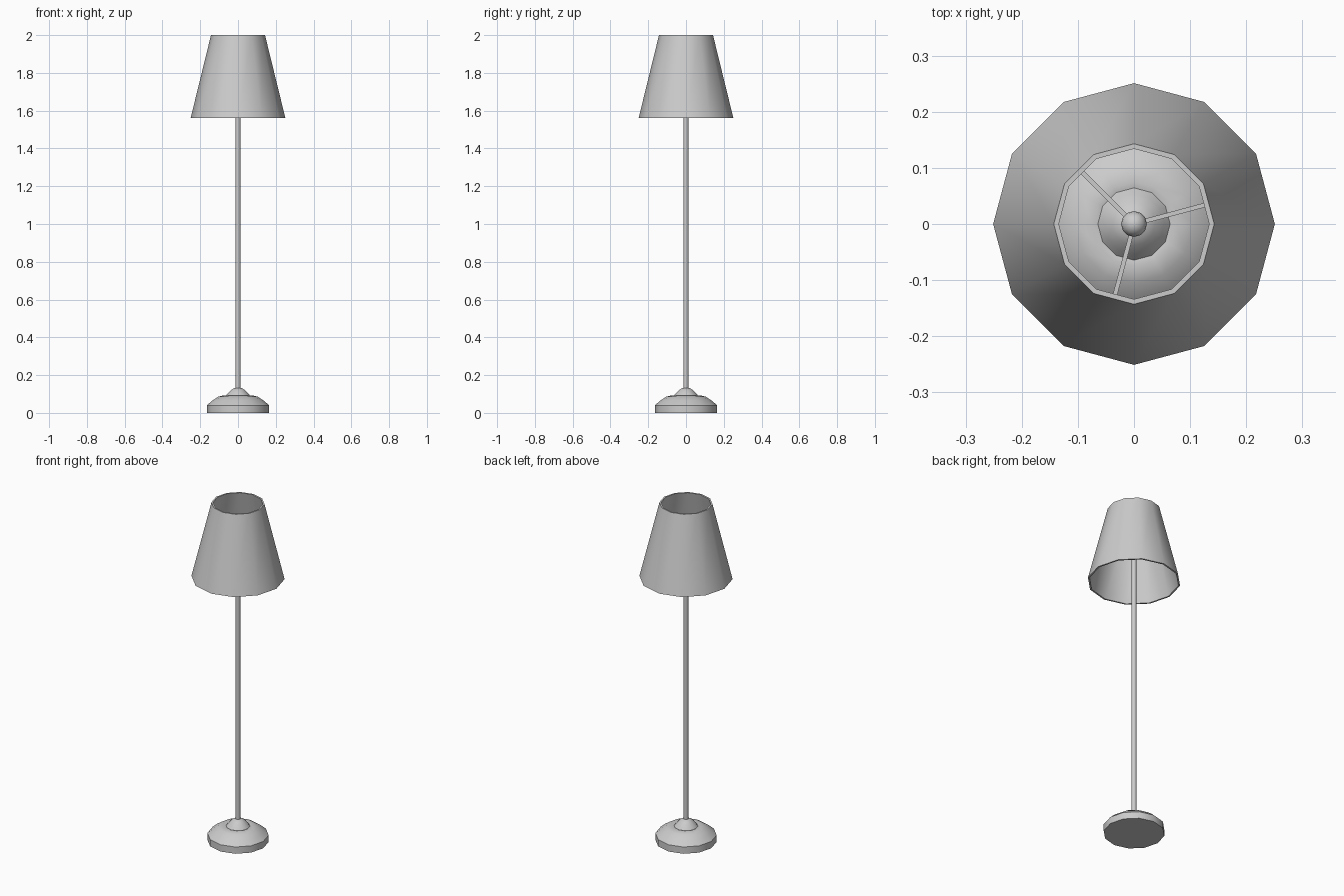
import bpy
from math import cos, sin, pi, radians

if "Cube" in bpy.data.objects:
    bpy.data.objects.remove(bpy.data.objects["Cube"])

SIDES = 12


def lathe(name, profile, sides=SIDES, closed=False):
    """Revolve (radius, z) points about the z axis; radius 0 makes a pole."""
    verts, rings, faces = [], [], []
    for r, z in profile:
        start = len(verts)
        if r == 0:
            verts.append((0, 0, z))
            rings.append([start] * sides)
        else:
            verts += [(r * cos(2 * pi * i / sides), r * sin(2 * pi * i / sides), z)
                      for i in range(sides)]
            rings.append(list(range(start, start + sides)))
    pairs = list(zip(rings, rings[1:]))
    if closed:
        pairs.append((rings[-1], rings[0]))
    for a, b in pairs:
        for i in range(sides):
            j = (i + 1) % sides
            faces.append(list(dict.fromkeys((a[i], a[j], b[j], b[i]))))
    mesh = bpy.data.meshes.new(name)
    mesh.from_pydata(verts, [], faces)
    mesh.update()
    obj = bpy.data.objects.new(name, mesh)
    bpy.context.collection.objects.link(obj)
    smooth(obj)
    return obj


def smooth(obj, angle=35):
    bpy.ops.object.select_all(action='DESELECT')
    obj.select_set(True)
    bpy.context.view_layer.objects.active = obj
    bpy.ops.object.shade_smooth_by_angle(angle=radians(angle))


# Weighted foot with a shallow sloping top
lathe("base", [(0, 0), (0.165, 0), (0.165, 0.04), (0.135, 0.066), (0.105, 0.086),
               (0.075, 0.093), (0.066, 0.09), (0, 0.09)])

# Domed collar where the pole meets the base
lathe("collar", [(0, 0.085), (0.066, 0.088), (0.054, 0.103), (0.038, 0.12),
                 (0.021, 0.131), (0, 0.134)])

# Slim upright
POLE_TOP = 1.84
lathe("pole", [(0, 0.12), (0.013, 0.12), (0.013, POLE_TOP), (0, POLE_TOP)])

# Round finial on top of the pole
R = 0.023
lathe("finial", [(0 if k in (0, 8) else R * sin(pi * k / 8),
                  POLE_TOP + 0.01 - R * cos(pi * k / 8)) for k in range(9)])

# Thin tapered shade, open at both ends
lathe("shade", [(0.251, 1.56), (0.143, 2.0), (0.134, 2.0), (0.242, 1.56)], closed=True)

# Three spokes carrying the shade
SPOKE_Z, SPOKE_LEN = 1.835, 0.172
for n, deg in enumerate((15, 135, 255)):
    a = radians(deg)
    bpy.ops.mesh.primitive_cube_add(
        size=1, location=(SPOKE_LEN / 2 * cos(a), SPOKE_LEN / 2 * sin(a), SPOKE_Z),
        rotation=(0, 0, a))
    spoke = bpy.context.object
    spoke.name = f"shade_spoke_{n + 1}"
    spoke.scale = (SPOKE_LEN, 0.008, 0.008)
